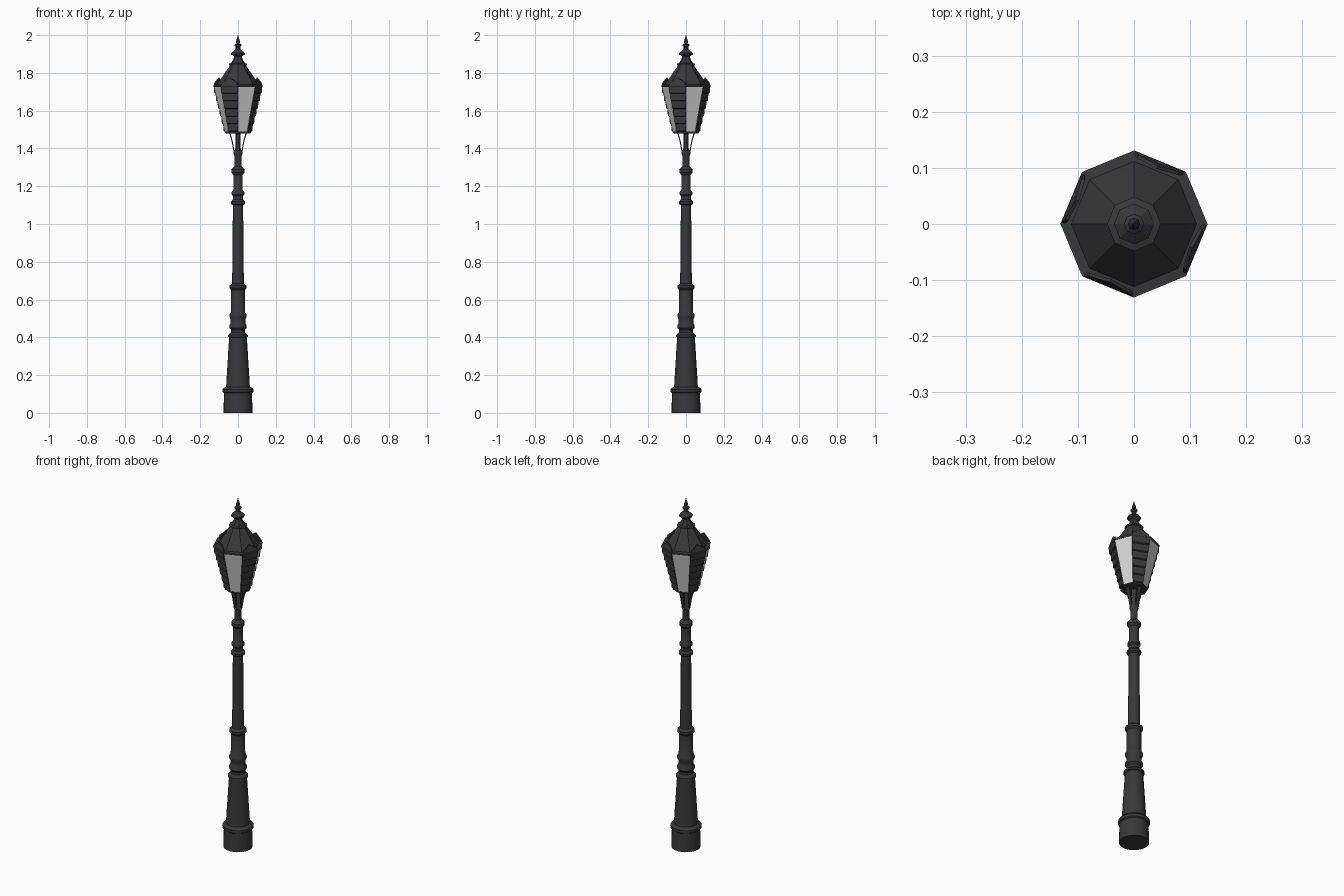
import bpy, bmesh, math
from mathutils import Vector

if "Cube" in bpy.data.objects:
    bpy.data.objects.remove(bpy.data.objects["Cube"])


def material(name, c):
    m = bpy.data.materials.new(name)
    m.diffuse_color = (c, c, c, 1)
    m.use_nodes = True
    m.node_tree.nodes["Principled BSDF"].inputs["Base Color"].default_value = m.diffuse_color
    return m


IRON = material("dark_iron", 0.04)
GLASS = material("pale_glass", 0.68)


def finish(name, bm, mats, smooth=False):
    bmesh.ops.remove_doubles(bm, verts=bm.verts, dist=1e-5)
    bmesh.ops.recalc_face_normals(bm, faces=bm.faces)
    me = bpy.data.meshes.new(name)
    bm.to_mesh(me)
    bm.free()
    for m in mats:
        me.materials.append(m)
    ob = bpy.data.objects.new(name, me)
    bpy.context.collection.objects.link(ob)
    if smooth:
        bpy.ops.object.select_all(action='DESELECT')
        ob.select_set(True)
        bpy.context.view_layer.objects.active = ob
        bpy.ops.object.shade_smooth_by_angle(angle=math.radians(35))
    return ob


def polar(r, deg, z):
    a = math.radians(deg)
    return Vector((r * math.cos(a), r * math.sin(a), z))


def lathe(name, profile, sides, smooth=False, mats=(IRON,), mat_rule=None):
    bm = bmesh.new()
    rings = [[bm.verts.new(polar(r, 360 * i / sides, z)) for i in range(sides)]
             for r, z in profile]
    for lo, hi in zip(rings, rings[1:]):
        for i in range(sides):
            j = (i + 1) % sides
            f = bm.faces.new((lo[i], lo[j], hi[j], hi[i]))
            if mat_rule:
                f.material_index = mat_rule(i)
    bm.faces.new(rings[0])
    bm.faces.new(rings[-1])
    return finish(name, bm, mats, smooth)


def prism(bm, a, b):
    """Solid between two matching polygons."""
    va, vb = [bm.verts.new(p) for p in a], [bm.verts.new(p) for p in b]
    bm.faces.new(va)
    bm.faces.new(vb)
    n = len(va)
    for i in range(n):
        j = (i + 1) % n
        bm.faces.new((va[i], va[j], vb[j], vb[i]))


# Base and lower pedestal
lathe("base", [(.077, 0), (.074, .105), (.081, .11), (.081, .125), (.072, .135),
               (.063, .138), (.047, .40), (.053, .402), (.053, .412), (.038, .425)], 24, True)

# Post with collars
lathe("post", [(.038, .42), (.038, .44), (.046, .45), (.046, .463), (.039, .475),
               (.039, .495), (.046, .51), (.046, .52), (.038, .533), (.037, .65),
               (.045, .66), (.045, .674), (.031, .685), (.027, 1.10), (.037, 1.107),
               (.037, 1.118), (.027, 1.13), (.027, 1.148), (.034, 1.157), (.034, 1.167),
               (.025, 1.18), (.025, 1.26), (.035, 1.272), (.035, 1.288), (.025, 1.30),
               (.019, 1.305), (.018, 1.36), (.023, 1.37), (.023, 1.385), (.014, 1.40),
               (.012, 1.49)], 24, True)

# Brackets under the lantern
bm = bmesh.new()
for k in range(4):
    rad = polar(1, 90 * k, 0)
    tan = polar(1, 90 * k + 90, 0)

    def section(r, w, z):
        return [rad * (r + dr) + tan * (w * s) + Vector((0, 0, z))
                for dr, s in ((0, -1), (0, 1), (-.006, 1), (-.006, -1))]
    path = [section(.023, .007, 1.375), section(.032, .009, 1.43), section(.047, .012, 1.487)]
    for a, b in zip(path, path[1:]):
        prism(bm, a, b)
finish("brackets", bm, [IRON])

# Lantern body: alternating glass panes and iron panels
Z0, Z1, R0, R1 = 1.487, 1.73, .068, .128
lathe("lantern_body", [(R0, Z0), (R1, Z1)], 8, mats=(IRON, GLASS),
      mat_rule=lambda i: 1 - i % 2)
lathe("lantern_floor", [(.066, 1.48), (.07, 1.482), (.07, 1.489)], 8)
lathe("lantern_rim", [(.129, 1.726), (.131, 1.73), (.131, 1.736), (.11, 1.738)], 8)

# Overlapping slats and arched crests on the iron panels
slats, crests = bmesh.new(), bmesh.new()
COUNT = 6
for k in (1, 3, 5, 7):
    a0, a1 = 45 * k, 45 * k + 45
    out = polar(1, a0 + 22.5, 0)
    tan = polar(1, a0 + 112.5, 0)

    def edge(a, t, push):
        return polar(R0 + (R1 - R0) * t, a, Z0 + (Z1 - Z0) * t) + out * push
    for s in range(COUNT):
        t0, t1 = s / COUNT, (s + 1) / COUNT
        prism(slats, *[[edge(a, t0, -.002), edge(a, t0 + .02, .007), edge(a, t1, .001),
                        edge(a, t1, -.002)] for a in (a0, a1)])
    half = R1 * math.sin(math.radians(22.5))
    apo = R1 * math.cos(math.radians(22.5))
    outline = [(-1, 0), (-.8, .022), (-.35, .034), (0, .045), (.35, .034), (.8, .022), (1, 0)]
    prism(crests, *[[out * (apo + d - h * .2) + tan * (u * half) + Vector((0, 0, Z1 + h))
                     for u, h in outline] for d in (.003, -.003)])
finish("slatted_panels", slats, [IRON])
finish("panel_crests", crests, [IRON])

# Roof and finial
lathe("roof", [(.115, 1.733), (.043, 1.838), (.048, 1.84), (.048, 1.848), (.036, 1.852),
               (.026, 1.87), (.02, 1.885)], 8)
lathe("finial", [(.02, 1.88), (.022, 1.888), (.036, 1.897), (.036, 1.905), (.022, 1.917),
                 (.013, 1.925), (.012, 1.935), (.018, 1.943), (.018, 1.95), (.009, 1.957),
                 (.011, 1.967), (.006, 1.98), (.001, 2.0)], 8)
